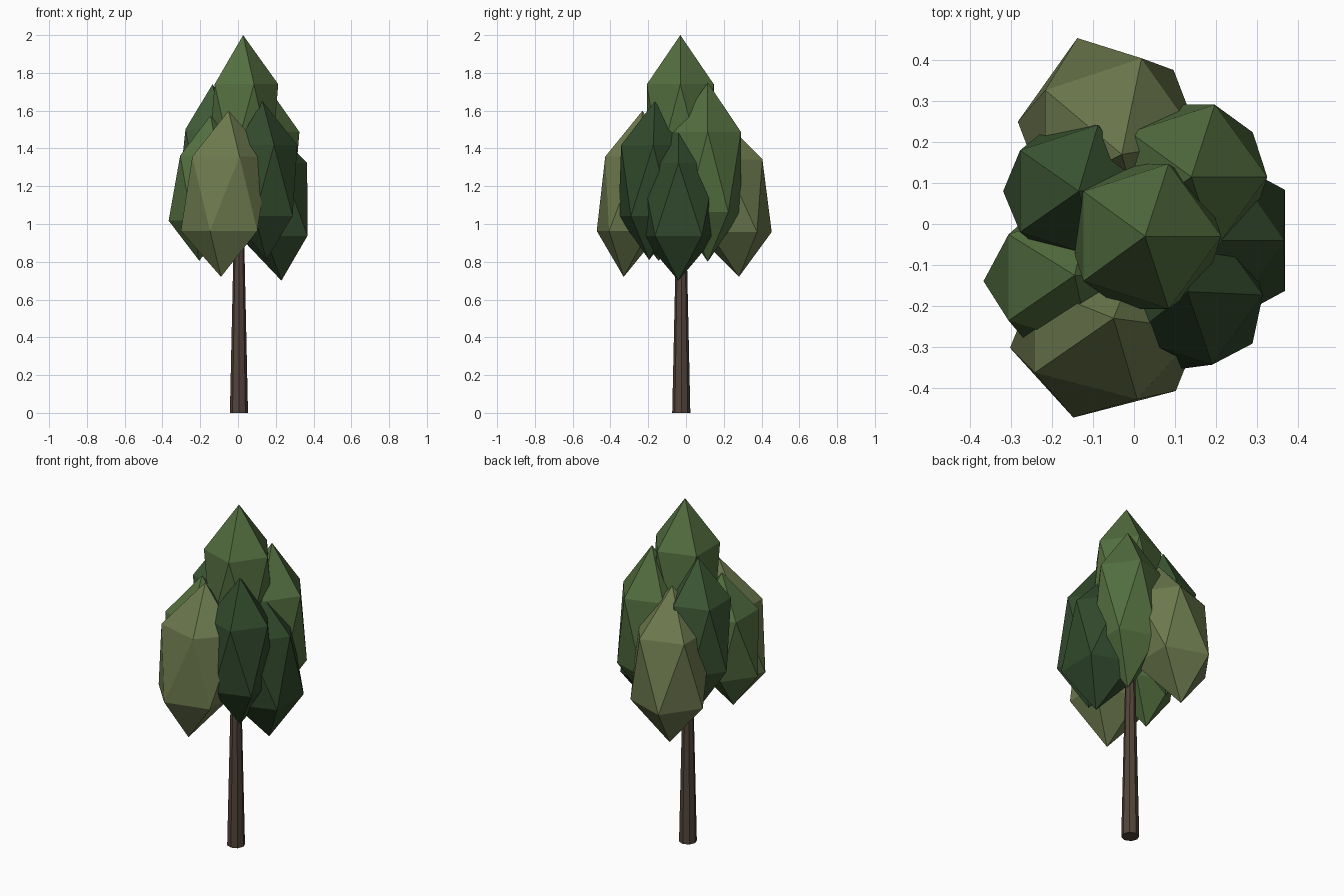
import bpy, bmesh
from mathutils import Vector

if "Cube" in bpy.data.objects:
    bpy.data.objects.remove(bpy.data.objects["Cube"])


def material(name, rgb):
    m = bpy.data.materials.new(name)
    m.diffuse_color = (*rgb, 1)
    m.use_nodes = True
    m.node_tree.nodes["Principled BSDF"].inputs["Base Color"].default_value = m.diffuse_color
    return m


olive = material("olive_leaf", (0.15, 0.19, 0.075))
mid = material("mid_leaf", (0.085, 0.155, 0.05))
deep = material("deep_leaf", (0.048, 0.1, 0.036))
dark = material("dark_leaf", (0.03, 0.066, 0.025))
bark = material("bark", (0.085, 0.058, 0.042))


def add_object(name, bm, mat):
    mesh = bpy.data.meshes.new(name)
    bm.to_mesh(mesh)
    bm.free()
    mesh.materials.append(mat)
    ob = bpy.data.objects.new(name, mesh)
    bpy.context.collection.objects.link(ob)
    return ob


def leaf_clump(name, centre, size, lean, mat):
    """Stretched icosahedron whose tip is shifted sideways by lean."""
    bm = bmesh.new()
    bmesh.ops.create_icosphere(bm, subdivisions=1, radius=1)
    for v in bm.verts:
        x, y, z = v.co
        v.co = Vector(centre) + Vector((x * size[0] + z * lean[0],
                                        y * size[1] + z * lean[1],
                                        z * size[2]))
    return add_object(name, bm, mat)


# Foliage: name, centre, radii, tip lean, material
clumps = [
    ("crown_top", (0.027, -0.03, 1.53), (0.208, 0.208, 0.47), (0, 0), mid),
    ("clump_back", (-0.06, 0.225, 1.15), (0.235, 0.24, 0.43), (0.03, -0.055), olive),
    ("clump_front", (-0.07, -0.28, 1.16), (0.25, 0.2, 0.44), (0.02, 0.05), olive),
    ("clump_left", (-0.175, -0.135, 1.19), (0.2, 0.2, 0.385), (0.03, 0.01), mid),
    ("clump_left_back", (-0.145, 0.08, 1.31), (0.19, 0.19, 0.43), (0.01, 0), deep),
    ("clump_right_back", (0.14, 0.115, 1.275), (0.207, 0.207, 0.475), (0, 0), mid),
    ("clump_right", (0.185, -0.04, 1.13), (0.225, 0.235, 0.43), (-0.045, 0), dark),
    ("clump_right_front", (0.14, -0.18, 1.23), (0.2, 0.2, 0.42), (-0.01, 0.015), dark),
]
for c in clumps:
    leaf_clump(*c)

# Trunk: tapered eight-sided post running up into the foliage
bm = bmesh.new()
bmesh.ops.create_cone(bm, cap_ends=True, segments=8, radius1=0.048,
                      radius2=0.024, depth=1.1)
bmesh.ops.translate(bm, verts=bm.verts, vec=(0.005, -0.025, 0.55))
add_object("trunk", bm, bark)
